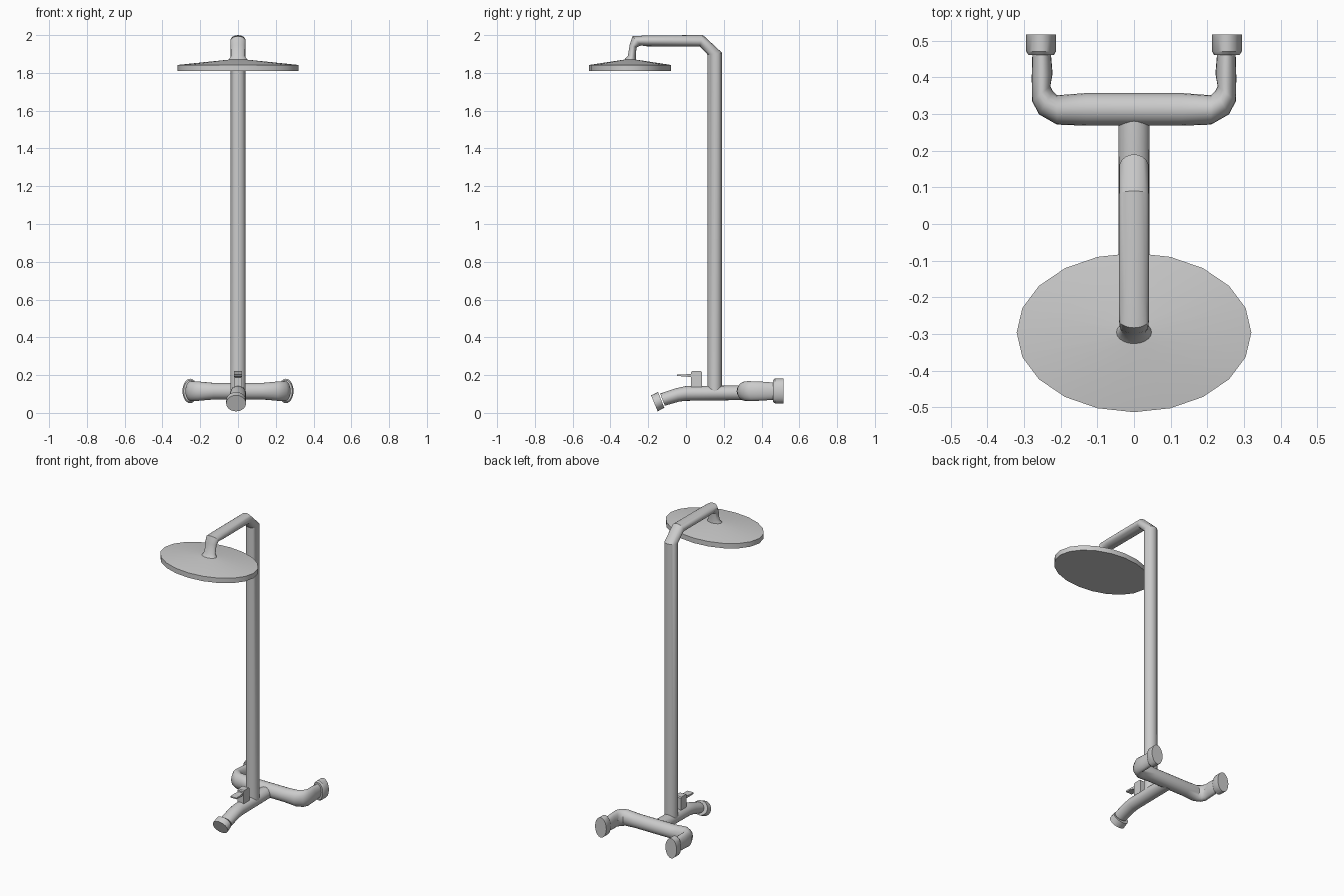
import bpy, bmesh, math
from mathutils import Vector

if "Cube" in bpy.data.objects:
    bpy.data.objects.remove(bpy.data.objects["Cube"])


def sweep(name, rings, plane, n=20, offset=0.0):
    """Tube through elliptical rings. Each ring = (edge point, opposite edge point, half width)
    in the 'yz' plane (width along x) or the 'xy' plane (width along z)."""
    def to3d(p):
        if plane == 'yz':
            return Vector((offset, p[0], p[1]))
        return Vector((p[0], p[1], offset))
    side = Vector((1, 0, 0)) if plane == 'yz' else Vector((0, 0, 1))
    bm = bmesh.new()
    loops = []
    for a, b, w in rings:
        a, b = to3d(a), to3d(b)
        c, v = (a + b) / 2, (a - b) / 2
        loops.append([bm.verts.new(c + v * math.cos(t) + side * w * math.sin(t))
                      for t in (2 * math.pi * k / n for k in range(n))])
    for l0, l1 in zip(loops, loops[1:]):
        for k in range(n):
            j = (k + 1) % n
            bm.faces.new((l0[k], l0[j], l1[j], l1[k]))
    bm.faces.new(loops[0])
    bm.faces.new(loops[-1])
    return finish(name, bm)


def finish(name, bm, smooth=True):
    bmesh.ops.recalc_face_normals(bm, faces=bm.faces)
    me = bpy.data.meshes.new(name)
    bm.to_mesh(me)
    bm.free()
    ob = bpy.data.objects.new(name, me)
    bpy.context.collection.objects.link(ob)
    if smooth:
        bpy.ops.object.select_all(action='DESELECT')
        ob.select_set(True)
        bpy.context.view_layer.objects.active = ob
        bpy.ops.object.shade_smooth_by_angle(angle=math.radians(35))
    return ob


def prism(name, outline, w0):
    """Side outline (y, z, half width) extruded across x."""
    bm = bmesh.new()
    sides = [[bm.verts.new((s * w, y, z)) for y, z, w in outline] for s in (-1, 1)]
    m = len(outline)
    for k in range(m):
        j = (k + 1) % m
        bm.faces.new((sides[0][k], sides[0][j], sides[1][j], sides[1][k]))
    bm.faces.new(sides[0])
    bm.faces.new(sides[1])
    return finish(name, bm, False)


# riser post, overhead arm and neck
sweep("riser_and_arm", [
    ((0.19, 0.11), (0.114, 0.11), 0.041),
    ((0.19, 1.907), (0.114, 1.897), 0.041),
    ((0.09, 2.0), (0.073, 1.94), 0.041),
    ((-0.21, 1.998), (-0.21, 1.941), 0.041),
    ((-0.283, 1.994), (-0.238, 1.945), 0.041),
    ((-0.298, 1.95), (-0.262, 1.935), 0.039),
    ((-0.308, 1.89), (-0.266, 1.89), 0.037),
    ((-0.328, 1.868), (-0.264, 1.868), 0.049)], 'yz')

# oval shower head
sweep("shower_head", [
    ((-0.513, 1.81), (-0.079, 1.81), 0.32),
    ((-0.513, 1.842), (-0.079, 1.842), 0.32),
    ((-0.328, 1.87), (-0.264, 1.87), 0.049)], 'yz')

# spout body from the crossbar to the front outlet
sweep("spout_body", [
    ((0.31, 0.145), (0.31, 0.068), 0.043),
    ((0.0, 0.142), (0.0, 0.064), 0.042),
    ((-0.055, 0.13), (-0.035, 0.06), 0.042),
    ((-0.137, 0.102), (-0.112, 0.038), 0.042)], 'yz')

# outlet collar on the spout
sweep("spout_collar", [
    ((-0.148, 0.11), (-0.115, 0.027), 0.052),
    ((-0.185, 0.093), (-0.150, 0.008), 0.053)], 'yz', offset=-0.01)

# crossbar with both elbows, mirrored from the left half
half = [
    ((-0.277, 0.47), (-0.227, 0.47), 0.045),
    ((-0.279, 0.40), (-0.222, 0.41), 0.050),
    ((-0.278, 0.335), (-0.228, 0.376), 0.052),
    ((-0.259, 0.299), (-0.221, 0.362), 0.053),
    ((-0.21, 0.271), (-0.21, 0.351), 0.051),
    ((-0.13, 0.268), (-0.13, 0.357), 0.044)]
other = [((-a[0], a[1]), (-b[0], b[1]), w) for a, b, w in reversed(half)]
sweep("crossbar", half + other, 'xy', offset=0.115)

# wall connector nuts
for s, label in ((-1, "left"), (1, "right")):
    sweep("wall_connector_" + label, [
        ((s * 0.288, 0.461), (s * 0.218, 0.461), 0.057),
        ((s * 0.294, 0.47), (s * 0.213, 0.47), 0.065),
        ((s * 0.294, 0.516), (s * 0.213, 0.516), 0.065)], 'xy', offset=0.116)

# control block and lever
prism("control_block", [
    (0.026, 0.12, 0.022), (0.085, 0.12, 0.022), (0.085, 0.216, 0.022),
    (0.079, 0.222, 0.022), (0.032, 0.222, 0.022), (0.026, 0.216, 0.022)], 0)
prism("control_lever", [
    (0.03, 0.188, 0.014), (0.03, 0.207, 0.014), (-0.005, 0.204, 0.022),
    (-0.048, 0.203, 0.022), (-0.048, 0.195, 0.022), (-0.005, 0.193, 0.022)], 0)
